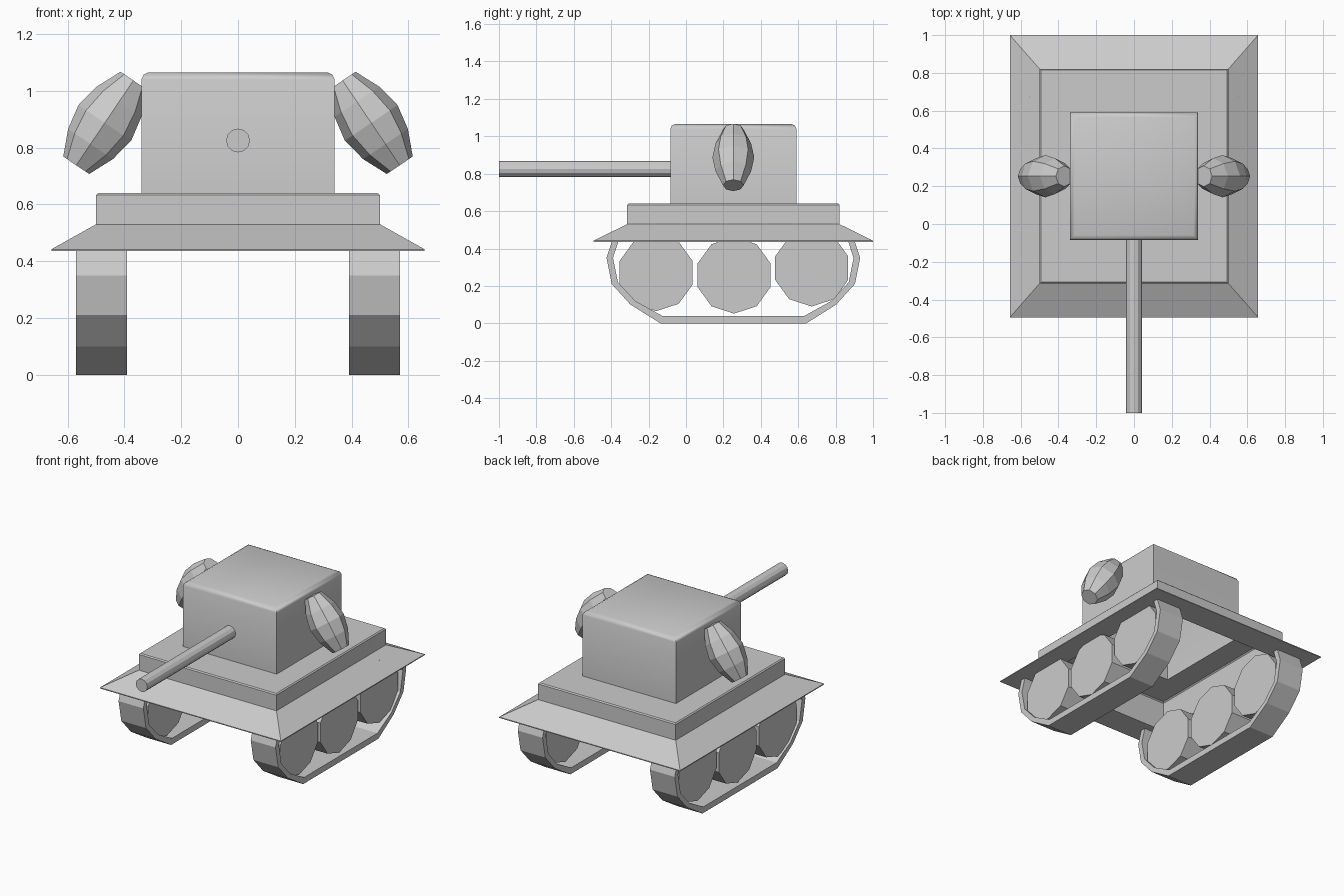
import bpy, math
from mathutils import Matrix, Vector

cube = bpy.data.objects.get("Cube")
if cube:
    bpy.data.objects.remove(cube, do_unlink=True)

grey = bpy.data.materials.new("plain_grey")
grey.use_nodes = True
grey.diffuse_color = (0.6, 0.6, 0.6, 1)
grey.node_tree.nodes["Principled BSDF"].inputs["Base Color"].default_value = (0.6, 0.6, 0.6, 1)

CENTRE_Y = 0.253


def build(name, verts, faces):
    mesh = bpy.data.meshes.new(name)
    mesh.from_pydata(verts, [], faces)
    mesh.materials.append(grey)
    obj = bpy.data.objects.new(name, mesh)
    bpy.context.collection.objects.link(obj)
    return obj


def loft(rings, n, cap_first=False, cap_last=False):
    """Join equal rings of points with quads."""
    verts = [p for ring in rings for p in ring]
    faces = []
    for k in range(len(rings) - 1):
        for i in range(n):
            j = (i + 1) % n
            a, b = k * n, (k + 1) * n
            faces.append((a + i, b + i, b + j, a + j))
    if cap_first:
        faces.append(tuple(range(n)))
    if cap_last:
        faces.append(tuple(reversed(range(len(verts) - n, len(verts)))))
    return verts, faces


def rect_shell(name, profile, cap=False):
    """Rectangular rings, listed as half width, half depth, height."""
    rings = [[(sx * w, CENTRE_Y + sy * d, z)
              for sx, sy in ((-1, -1), (1, -1), (1, 1), (-1, 1))]
             for w, d, z in profile]
    return build(name, *loft(rings, 4, cap_first=cap))


def lathe(name, profile, sides, matrix):
    """Faceted turned solid; profile runs from the far end down the axis."""
    rings = []
    for t, r in profile:
        angles = [math.tau * i / sides for i in range(sides)]
        rings.append([matrix @ Vector((r * math.cos(a), r * math.sin(a), t)) for a in angles])
    return build(name, *loft(rings, sides, True, True))


# Hull shell with sloping skirt, open towards the turret and underneath
rect_shell("hull", [
    (0.34, 0.337, 0.64), (0.493, 0.561, 0.64), (0.5, 0.568, 0.633), (0.5, 0.568, 0.53),
    (0.657, 0.747, 0.442), (0.657, 0.747, 0.436), (0.498, 0.566, 0.436), (0.498, 0.566, 0.53)])

# Turret, open underneath, with a soft top edge
turret = rect_shell("turret", [
    (0.315, 0.312, 1.065), (0.332, 0.329, 1.057), (0.34, 0.337, 1.04), (0.34, 0.337, 0.64)], cap=True)
bpy.ops.object.select_all(action='DESELECT')
turret.select_set(True)
bpy.context.view_layer.objects.active = turret
bpy.ops.object.shade_smooth_by_angle(angle=math.radians(50))

# Gun barrel
lathe("gun_barrel", [(1.0, 0.042), (0.08, 0.042)], 12,
      Matrix.Translation((0, 0, 0.825)) @ Matrix.Rotation(math.radians(90), 4, 'X'))

# Half of the track band, outer then inner edge, from the top down
outer = [(0.645, 0.45), (0.678, 0.35), (0.65, 0.21), (0.55, 0.1), (0.39, 0)]
inner = [(0.61, 0.45), (0.643, 0.35), (0.617, 0.22), (0.525, 0.12), (0.38, 0.04)]


def full(half):
    return [(-y, z) for y, z in half] + [(y, z) for y, z in reversed(half)]


for side, s in (("left", 1), ("right", -1)):
    # Side pod: tilted faceted ellipsoid
    lathe(side + "_pod",
          [(0.18, 0.055), (0.09, 0.095), (0, 0.112), (-0.09, 0.095), (-0.18, 0.055)], 8,
          Matrix.Translation((s * 0.469, 0, 0.887)) @ Matrix.Translation((0, CENTRE_Y, 0))
          @ Matrix.Rotation(s * math.radians(146), 4, 'Y'))

    # Track band: four edge lines swept along the path
    rings = []
    for (yo, zo), (yi, zi) in zip(full(outer), full(inner)):
        yo, yi = yo + CENTRE_Y, yi + CENTRE_Y
        x0, x1 = s * 0.48 - 0.09, s * 0.48 + 0.09
        rings.append([(x0, yo, zo), (x0, yi, zi), (x1, yi, zi), (x1, yo, zo)])
    verts, faces = loft(rings, 4, True, True)
    build(side + "_track", verts, [f[::-1] for f in faces])

    # Road wheels
    for place, y, z in (("front", -0.16, 0.27), ("middle", 0.257, 0.257), ("rear", 0.672, 0.295)):
        lathe(f"{side}_{place}_wheel", [(0.075, 0.205), (-0.075, 0.205)], 10,
              Matrix.Translation((s * 0.48, y, z)) @ Matrix.Rotation(math.radians(90), 4, 'Y'))
